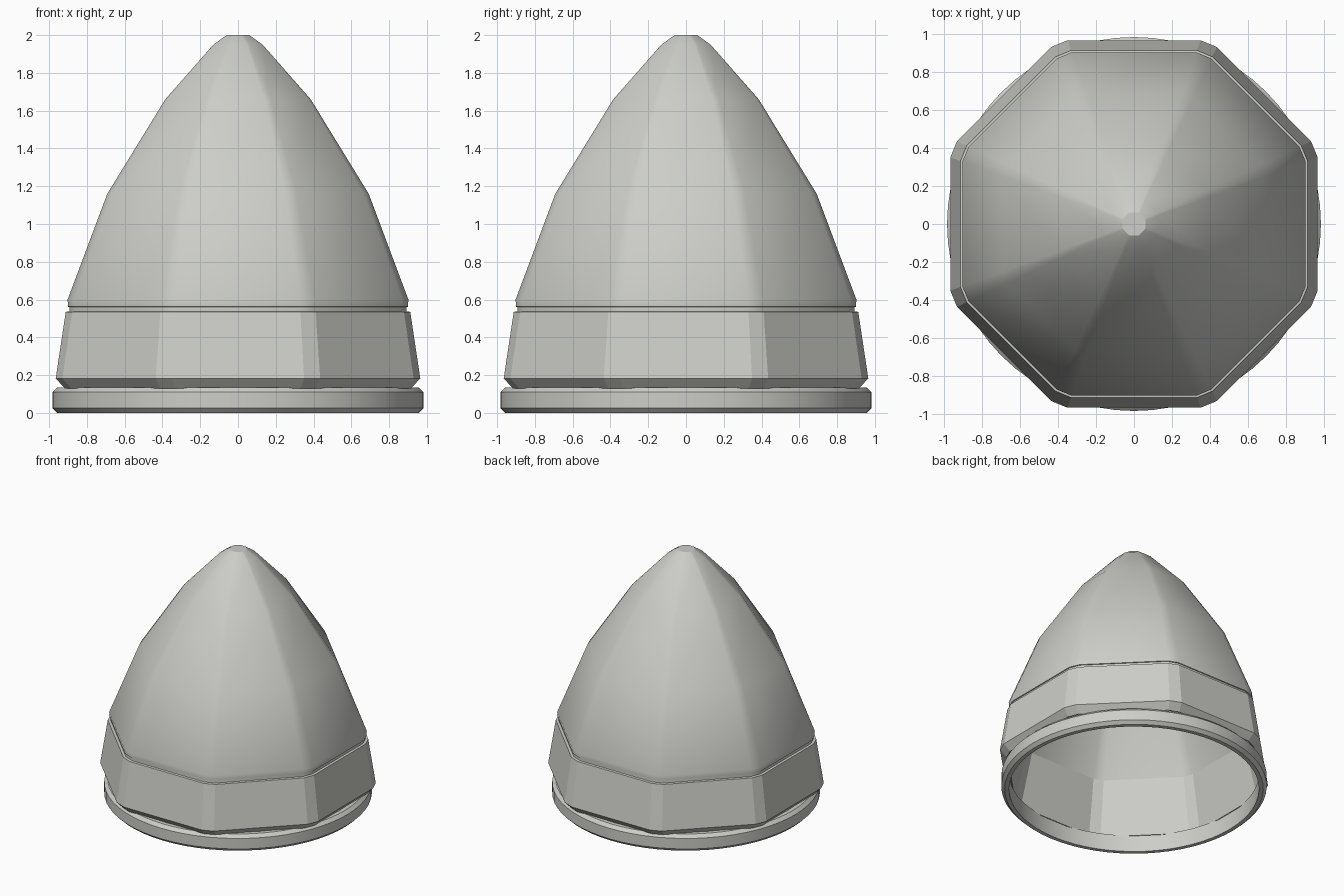
import bpy
import bmesh
from math import cos, sin, tan, pi, radians

cube = bpy.data.objects.get("Cube")
if cube:
    bpy.data.objects.remove(cube, do_unlink=True)

# One pale grey for the whole model
grey = bpy.data.materials.new("pale grey")
grey.use_nodes = True
colour = (0.61, 0.61, 0.58, 1)
grey.diffuse_color = colour
grey.node_tree.nodes["Principled BSDF"].inputs["Base Color"].default_value = colour


def octagon(apothem):
    """Outline of an octagon with each corner cut by a narrow bevel."""
    half = apothem * tan(pi / 8) * 0.875
    points = []
    for side in range(8):
        a = side * pi / 4
        for t in (-half, half):
            points.append((apothem * cos(a) - t * sin(a), apothem * sin(a) + t * cos(a)))
    return points


def circle(radius, count=64):
    return [(radius * cos(2 * pi * i / count), radius * sin(2 * pi * i / count))
            for i in range(count)]


def loft(name, outline, profile, closed=False):
    """Skin an outline along (size, height) steps; a closed profile makes a ring."""
    bm = bmesh.new()
    loops = [[bm.verts.new((x, y, z)) for x, y in outline(size)] for size, z in profile]
    pairs = list(zip(loops, loops[1:]))
    if closed:
        pairs.append((loops[-1], loops[0]))
    else:
        bm.faces.new(loops[0])
        bm.faces.new(loops[-1])
    for low, high in pairs:
        for i in range(len(low)):
            j = (i + 1) % len(low)
            bm.faces.new((low[i], low[j], high[j], high[i]))
    bmesh.ops.recalc_face_normals(bm, faces=bm.faces)
    mesh = bpy.data.meshes.new(name)
    bm.to_mesh(mesh)
    bm.free()
    mesh.materials.append(grey)
    obj = bpy.data.objects.new(name, mesh)
    bpy.context.collection.objects.link(obj)
    bpy.ops.object.select_all(action='DESELECT')
    obj.select_set(True)
    bpy.context.view_layer.objects.active = obj
    bpy.ops.object.shade_smooth_by_angle(angle=radians(30))
    return obj


# Hollow shell: inner wall from the tip down, then lip, band, groove and cone
inner_wall = [(0.03, 1.87), (0.30, 1.60), (0.60, 1.12), (0.82, 0.56), (0.91, 0.13)]
lip_and_band = [(0.917, 0.13), (0.965, 0.183), (0.912, 0.535)]
groove = [(0.893, 0.537), (0.893, 0.56), (0.90, 0.562)]
cone = [(0.902, 0.60), (0.692, 1.16), (0.385, 1.66), (0.13, 1.95), (0.06, 2.0)]
shell = loft("nose_shell", octagon, inner_wall + lip_and_band + groove + cone)

# The straight band keeps crisp facets below the smooth cone
for face in shell.data.polygons:
    face.use_smooth = face.center.z > 0.53

# Round base ring with chamfered outer edges
ring = [(0.925, 0), (0.957, 0), (0.982, 0.025), (0.982, 0.11), (0.957, 0.135), (0.925, 0.135)]
loft("base_ring", circle, ring, closed=True)
